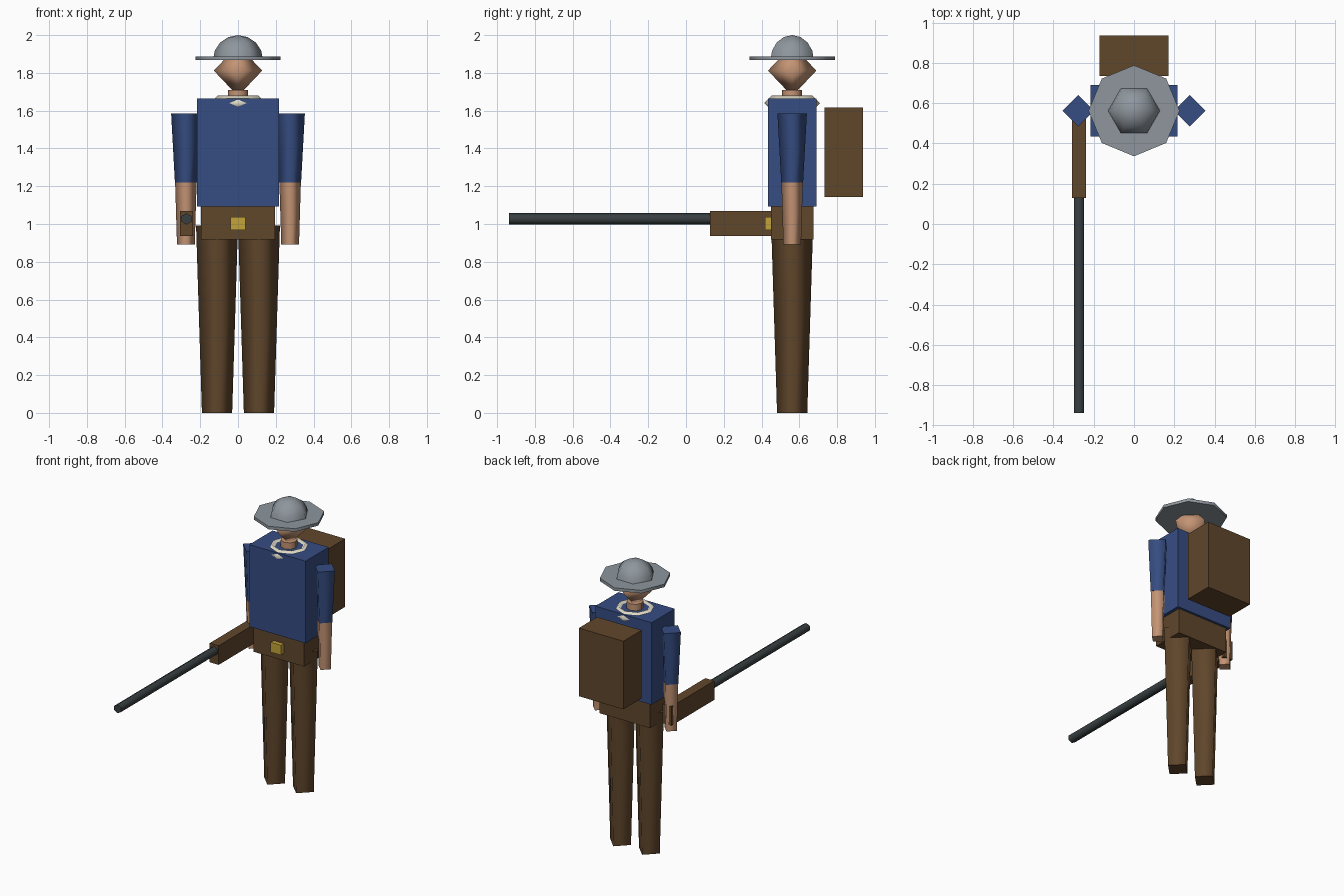
import bpy, bmesh
from math import sin, cos, pi

old = bpy.data.objects.get("Cube")
if old:
    bpy.data.objects.remove(old, do_unlink=True)

CY = 0.562      # depth of the standing figure
ARM_X = 0.276


def material(name, r, g, b):
    lin = [((c / 255 + 0.055) / 1.055) ** 2.4 for c in (r, g, b)] + [1]
    m = bpy.data.materials.new(name)
    m.use_nodes = True
    m.diffuse_color = lin
    m.node_tree.nodes["Principled BSDF"].inputs["Base Color"].default_value = lin
    return m


BROWN = material("leather brown", 96, 70, 43)
BLUE = material("coat blue", 54, 77, 130)
SKIN = material("skin", 196, 148, 116)
GREY = material("helmet grey", 142, 150, 157)
CREAM = material("collar cream", 226, 220, 200)
GOLD = material("buckle gold", 196, 164, 58)
STEEL = material("gun steel", 56, 63, 65)


def finish(name, bm, mat, loc=(0, 0, 0)):
    bmesh.ops.recalc_face_normals(bm, faces=bm.faces)
    mesh = bpy.data.meshes.new(name)
    bm.to_mesh(mesh)
    bm.free()
    mesh.materials.append(mat)
    ob = bpy.data.objects.new(name, mesh)
    ob.location = loc
    bpy.context.collection.objects.link(ob)
    return ob


def box(name, mat, x, y, z):
    """Box spanning the given (low, high) ranges."""
    bm = bmesh.new()
    bmesh.ops.create_cube(bm, size=1)
    for v in bm.verts:
        v.co = [lo + (hi - lo) * (c + 0.5) for c, (lo, hi) in zip(v.co, (x, y, z))]
    return finish(name, bm, mat)


def lathe(name, mat, profile, sides, loc, turn=0.0):
    """Revolve (radius, z) points; smooth sides, flat caps, pointed poles."""
    bm = bmesh.new()
    rings = []
    for r, z in profile:
        angles = [turn + 2 * pi * i / sides for i in range(sides)]
        if r == 0:
            rings.append([bm.verts.new((0, 0, z))] * sides)
        else:
            rings.append([bm.verts.new((r * cos(a), r * sin(a), z)) for a in angles])
    for low, high in zip(rings, rings[1:]):
        for i in range(sides):
            j = (i + 1) % sides
            corners = dict.fromkeys((low[i], low[j], high[j], high[i]))
            bm.faces.new(list(corners)).smooth = True
    for ring, (r, z) in ((rings[0], profile[0]), (rings[-1], profile[-1])):
        if r > 0:
            bm.faces.new(ring)
    return finish(name, bm, mat, loc)


# Legs and arms, both sides
for side, s in (("left", 1), ("right", -1)):
    lathe(side + "_leg", BROWN, [(0.08, 0), (0.111, 0.992)], 4, (s * 0.111, CY, 0))
    lathe(side + "_sleeve", BLUE, [(0.058, 1.22), (0.078, 1.585)], 4, (s * ARM_X, CY, 0))
    lathe(side + "_forearm", SKIN, [(0.047, 0.891), (0.057, 1.225)], 4, (s * ARM_X, CY, 0))

# Torso, belt and pack
box("torso", BLUE, (-0.217, 0.217), (0.434, 0.69), (1.093, 1.665))
box("belt", BROWN, (-0.195, 0.195), (0.449, 0.674), (0.918, 1.1))
box("buckle", GOLD, (-0.04, 0.04), (0.418, 0.46), (0.968, 1.037))
box("backpack", BROWN, (-0.172, 0.172), (0.734, 0.936), (1.143, 1.618))

# Collar ring
bpy.ops.mesh.primitive_torus_add(location=(0, CY, 1.64), major_segments=8,
                                 minor_segments=4, major_radius=0.107, minor_radius=0.04)
collar = bpy.context.object
collar.name = "collar"
collar.data.materials.append(CREAM)
bpy.ops.object.shade_smooth()

# Neck, head and helmet
lathe("neck", SKIN, [(0.053, 1.6), (0.053, 1.71)], 8, (0, CY, 0))
lathe("head", SKIN, [(0, -0.135), (0.128, 0), (0, 0.135)], 4, (0, CY, 1.812))
lathe("helmet_brim", GREY, [(0.226, 1.867), (0.226, 1.888)], 8, (0, CY, 0))
dome = [(0.133 * cos(i * pi / 8), 0.133 * sin(i * pi / 8)) for i in range(4)] + [(0, 0.133)]
lathe("helmet_dome", GREY, dome, 6, (0, CY, 1.867))

# Long gun held in the right hand
box("gun_stock", BROWN, (-0.308, -0.239), (0.128, 0.6), (0.937, 1.07))
barrel = lathe("gun_barrel", STEEL, [(0.03, 0), (0.03, 1.2)], 6, (-0.273, 0.263, 1.027), pi / 2)
barrel.rotation_euler.x = pi / 2
